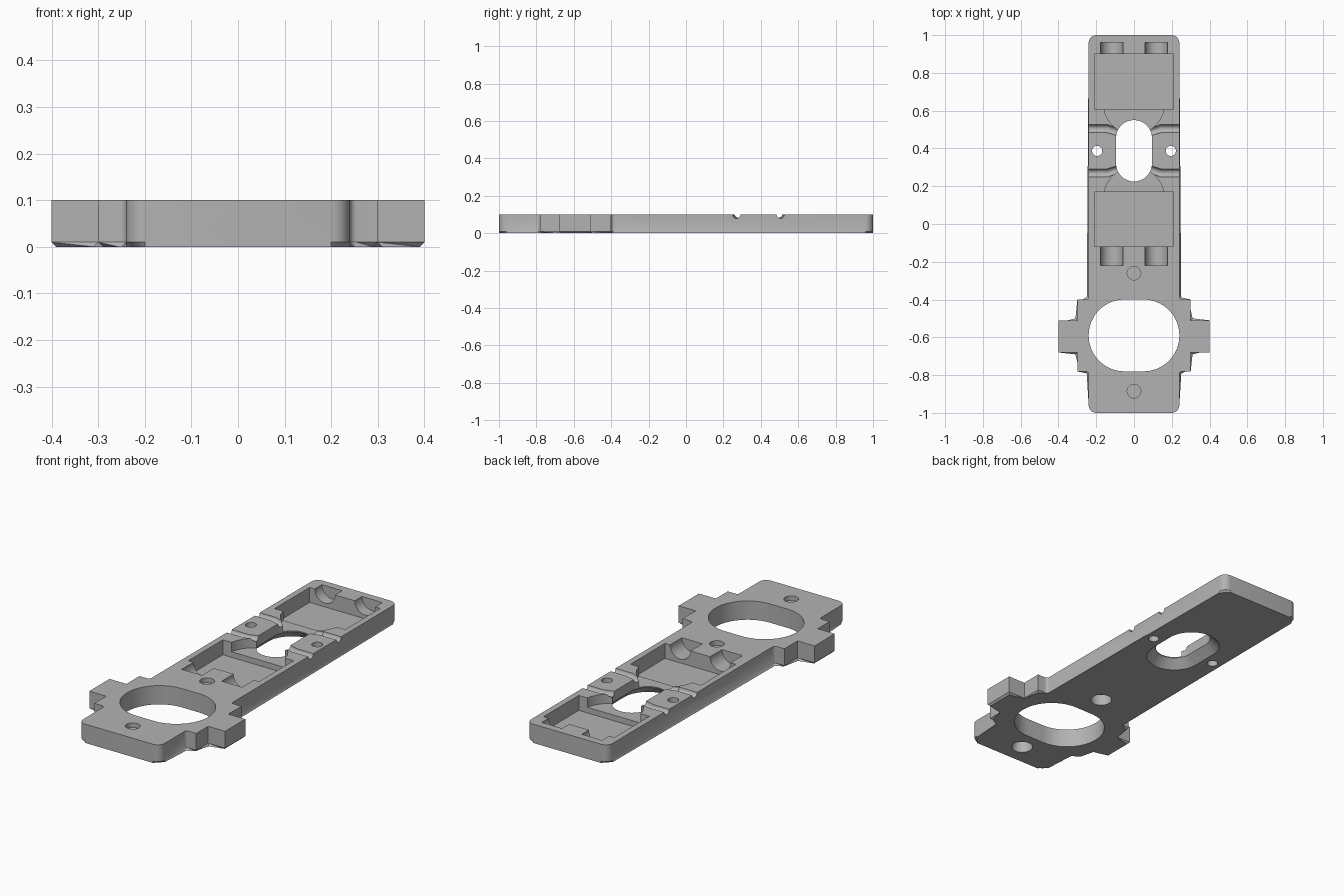
import bpy, bmesh, math
from mathutils import Vector

if "Cube" in bpy.data.objects:
    bpy.data.objects.remove(bpy.data.objects["Cube"])

grey = bpy.data.materials.new("grey plastic")
grey.diffuse_color = (0.45, 0.45, 0.45, 1)
grey.use_nodes = True
grey.node_tree.nodes["Principled BSDF"].inputs["Base Color"].default_value = grey.diffuse_color


def new_object(name, bm):
    bmesh.ops.recalc_face_normals(bm, faces=bm.faces[:])
    mesh = bpy.data.meshes.new(name)
    bm.to_mesh(mesh)
    bm.free()
    mesh.materials.append(grey)
    obj = bpy.data.objects.new(name, mesh)
    bpy.context.collection.objects.link(obj)
    return obj


def loft(name, rings, bevel_bottom=0):
    """Closed solid through rings of (points, z)."""
    bm = bmesh.new()
    loops = [[bm.verts.new((x, y, z)) for x, y in pts] for pts, z in rings]
    n = len(loops[0])
    bottom = bm.faces.new(loops[0][::-1])
    bm.faces.new(loops[-1])
    for a, b in zip(loops, loops[1:]):
        for i in range(n):
            j = (i + 1) % n
            bm.faces.new((a[i], a[j], b[j], b[i]))
    if bevel_bottom:
        bmesh.ops.bevel(bm, geom=bottom.edges[:], offset=bevel_bottom,
                        segments=1, affect='EDGES')
    return new_object(name, bm)


def slot(cx, cy, r, hx=0, hy=0, n=64):
    """Stadium outline; a circle when hx and hy are 0."""
    pts = []
    for i in range(n):
        a = 2 * math.pi * (i + 0.5) / n
        c, s = math.cos(a), math.sin(a)
        pts.append((cx + r * c + math.copysign(hx, c), cy + r * s + math.copysign(hy, s)))
    return pts


def rect(x0, x1, y0, y1):
    return [(x0, y0), (x1, y0), (x1, y1), (x0, y1)]


def rod(name, start, end, r, n=48):
    a, b = Vector(start), Vector(end)
    bm = bmesh.new()
    bmesh.ops.create_cone(bm, cap_ends=True, segments=n, radius1=r, radius2=r,
                          depth=(b - a).length)
    bm.transform((b - a).to_track_quat('Z', 'Y').to_matrix().to_4x4())
    bmesh.ops.translate(bm, verts=bm.verts[:], vec=(a + b) / 2)
    return new_object(name, bm)


def fillet(cx, cy, r, a0, a1, n=6):
    return [(cx + r * math.cos(math.radians(a0 + (a1 - a0) * i / n)),
             cy + r * math.sin(math.radians(a0 + (a1 - a0) * i / n))) for i in range(n + 1)]


# Plate outline: rounded ends, stepped side lugs
right = (fillet(0.20, -0.96, 0.04, -90, 0)
         + fillet(0.255, -0.795, 0.015, 180, 90, 4)
         + [(0.30, -0.78), (0.30, -0.68), (0.40, -0.68), (0.40, -0.51),
            (0.30, -0.51), (0.30, -0.40)]
         + fillet(0.255, -0.385, 0.015, 270, 180, 4)
         + fillet(0.20, 0.96, 0.04, 0, 90))
outline = right + [(-x, y) for x, y in reversed(right)]
plate = loft("plate", [(outline, 0), (outline, 0.1)], bevel_bottom=0.01)

cutters = []


def cut(name, *rings):
    cutters.append(loft(name, rings))


# Large oval opening
oval = slot(0, -0.59, 0.19, hx=0.05, n=96)
cut("oval_cutter", (oval, -0.1), (oval, 0.2))

# Middle slot, flared on the underside
narrow = slot(0, 0.3875, 0.095, hy=0.0675)
wide = slot(0, 0.3875, 0.14, hy=0.0675)
cut("slot_cutter", (wide, -0.02), (wide, 0.0), (narrow, 0.045), (narrow, 0.2))

# Screw holes through the plate
for x in (-0.195, 0.195):
    hole = slot(x, 0.387, 0.027, n=32)
    cut("screw_cutter", (hole, -0.1), (hole, 0.2))

# Blind holes from above and below
for y in (-0.26, -0.885):
    upper, lower = slot(0, y, 0.036, n=32), slot(0, y, 0.053, n=32)
    cut("upper_hole_cutter", (upper, 0.075), (upper, 0.2))
    cut("lower_hole_cutter", (lower, -0.1), (lower, 0.06))

# Rectangular pockets, their rounded recesses and half-round troughs
for y0, y1, cy, t0, t1 in ((-0.12, 0.17, 0.14, -0.22, -0.05),
                           (0.605, 0.90, 0.635, 0.82, 0.96)):
    box = rect(-0.208, 0.208, y0, y1)
    cut("pocket_cutter", (box, 0.02), (box, 0.2))
    disc = slot(0, cy, 0.16)
    cut("recess_cutter", (disc, 0.05), (disc, 0.2))
    for x in (-0.118, 0.118):
        cutters.append(rod("trough_cutter", (x, t0, 0.1), (x, t1, 0.1), 0.06))

# Wire grooves from the sides, bending into the slot
for s in (-1, 1):
    for y, yi in ((0.27, 0.295), (0.505, 0.48)):
        cutters.append(rod("groove_cutter", (s * 0.3, y, 0.1), (s * 0.135, y, 0.1), 0.021, 24))
        cutters.append(rod("groove_end_cutter", (s * 0.145, y, 0.1), (s * 0.06, yi, 0.1), 0.0205, 24))

# Apply all cuts
bpy.context.view_layer.objects.active = plate
for c in cutters:
    mod = plate.modifiers.new(c.name, 'BOOLEAN')
    mod.operation = 'DIFFERENCE'
    mod.solver = 'EXACT'
    mod.object = c
    bpy.ops.object.modifier_apply(modifier=mod.name)
for c in cutters:
    bpy.data.objects.remove(c)

plate.select_set(True)
bpy.ops.object.shade_smooth_by_angle(angle=math.radians(30))
